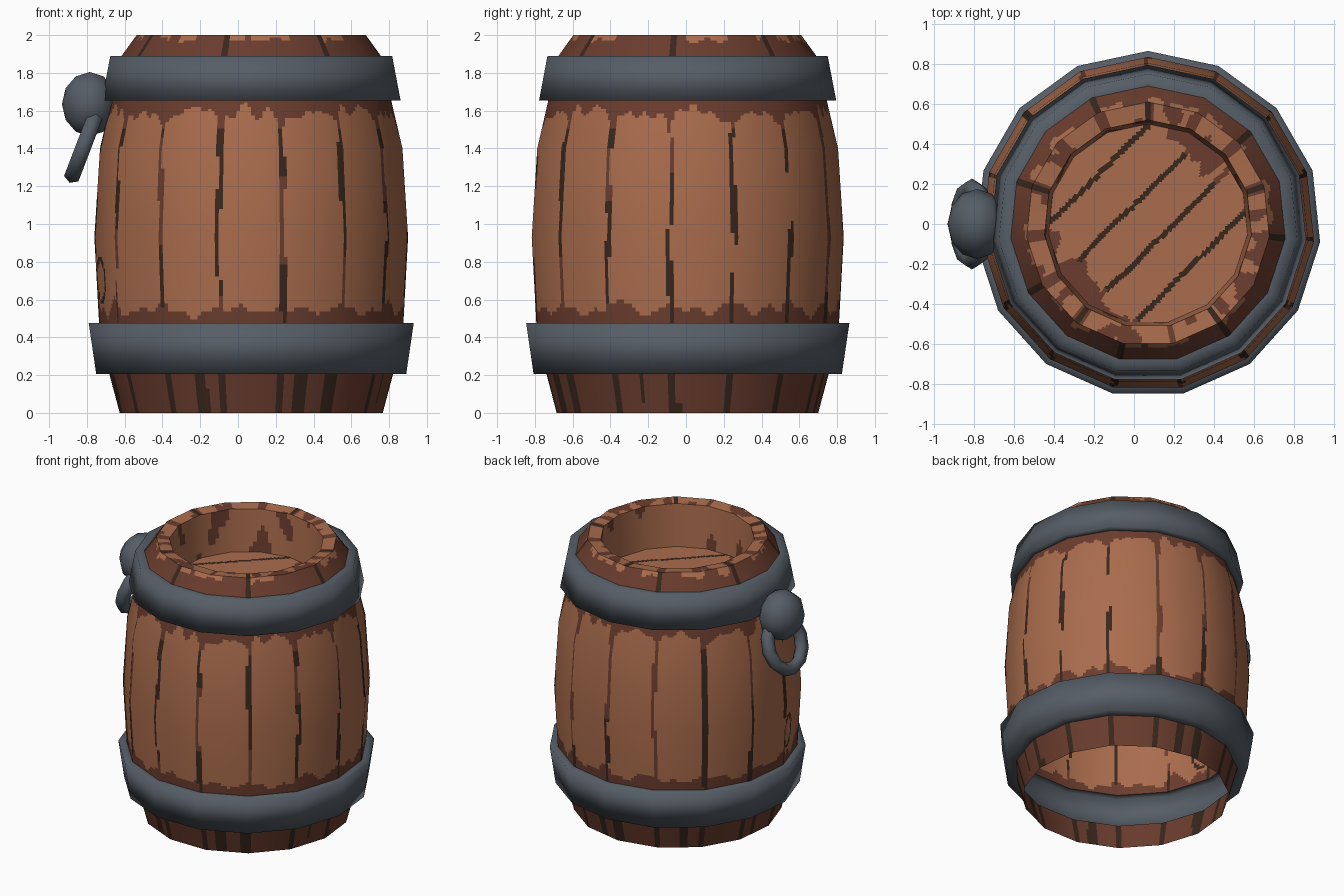
import bpy, math
from mathutils import Vector, noise

if "Cube" in bpy.data.objects:
    bpy.data.objects.remove(bpy.data.objects["Cube"])

CX = 0.07          # barrel axis is offset because of the handle
SIDES = 15


def mat(name, rgb):
    m = bpy.data.materials.new(name)
    m.diffuse_color = (*rgb, 1)
    m.use_nodes = True
    m.node_tree.nodes["Principled BSDF"].inputs["Base Color"].default_value = m.diffuse_color
    return m


MATS = [mat("light wood", (0.40, 0.150, 0.073)),
        mat("dark wood", (0.145, 0.046, 0.027)),
        mat("plank gap", (0.040, 0.020, 0.012)),
        mat("iron", (0.092, 0.110, 0.132))]
LIGHT, DARK, GAP, IRON = range(4)


def nz(t, freq, seed, z=0.0):
    return noise.noise(Vector((math.cos(t) * freq, math.sin(t) * freq, seed + z)))


def seam(t, r):
    """Distance along the wall to the nearest barrel corner, and its index."""
    k = (t - math.pi / 2) / (2 * math.pi / SIDES)
    i = round(k)
    return (k - i) * 2 * math.pi / SIDES * r, i % SIDES


def section(name, prof, rows, rule, cols=16):
    """Revolve a profile of (radius, z) into a 15-sided strip; colour each face by rule(t, r, z, x, y)."""
    # profile normals, averaged between segments
    segs = [Vector((b[1] - a[1], a[0] - b[0])).normalized() for a, b in zip(prof, prof[1:])]
    pn = [(segs[max(i - 1, 0)] + segs[min(i, len(segs) - 1)]).normalized() for i in range(len(prof))]
    line = []
    for i in range(len(prof) - 1):
        for k in range(rows + (i == len(prof) - 2)):
            f = k / rows
            line.append((Vector(prof[i]).lerp(Vector(prof[i + 1]), f), pn[i].lerp(pn[i + 1], f)))
    n = SIDES * cols
    ring = []
    step = 2 * math.pi / SIDES
    for s in range(SIDES):
        a, b = math.pi / 2 + s * step, math.pi / 2 + (s + 1) * step
        va, vb = Vector((math.cos(a), math.sin(a))), Vector((math.cos(b), math.sin(b)))
        for c in range(cols):
            ring.append((va.lerp(vb, c / cols), a + step * c / cols))
    verts, norms, faces, idx = [], [], [], []
    for p, pnv in line:
        for d, t in ring:
            verts.append((CX + d.x * p.x, d.y * p.x, p.y))
            norms.append(Vector((math.cos(t) * pnv.x, math.sin(t) * pnv.x, pnv.y)).normalized())
    for i in range(len(line) - 1):
        for j in range(n):
            q = (i * n + j, i * n + (j + 1) % n, (i + 1) * n + (j + 1) % n, (i + 1) * n + j)
            faces.append(q)
            m = sum((Vector(verts[k]) for k in q), Vector()) / 4
            x, y = m.x - CX, m.y
            idx.append(rule(math.atan2(y, x), math.hypot(x, y), m.z, x, y))
    me = bpy.data.meshes.new(name)
    me.from_pydata(verts, [], faces)
    for m in MATS:
        me.materials.append(m)
    me.polygons.foreach_set("material_index", idx)
    me.polygons.foreach_set("use_smooth", [True] * len(faces))
    me.update()
    me.normals_split_custom_set_from_vertices(norms)
    ob = bpy.data.objects.new(name, me)
    bpy.context.collection.objects.link(ob)
    return ob


# ---- colour rules ----
def stave_rule(t, r, z, x, y):
    off, i = seam(t, r)
    off += 0.015 * noise.noise(Vector((i * 3.1, z * 3, 0.5)))
    w = 0.013 + 0.008 * noise.noise(Vector((i * 1.7, z * 4, 2.5)))
    edge = math.exp(-abs(off) / 0.035)
    top = 1.60 - 0.07 * edge - 0.075 * nz(t, 11, 1)
    bot = 0.535 + 0.06 * edge + 0.075 * nz(t, 8, 7)
    if abs(off) < w:
        brown = noise.noise(Vector((i * 5.3, z * 1.2, 9))) > 0.15 or z > 1.5
        return DARK if brown else GAP
    # knot
    kx = math.atan2(math.sin(t - math.radians(191)), math.cos(t - math.radians(191))) * r / 0.075
    if 0.75 < math.hypot(kx, (z - 0.70) / 0.13) < 1:
        return GAP
    return DARK if z > top or z < bot else LIGHT


def foot_rule(t, r, z, x, y):
    off, i = seam(t, r)
    if abs(off + 0.01 * noise.noise(Vector((i, z * 6, 0)))) < 0.017:
        return GAP
    return GAP if nz(t, 9, 4, z * 0.8) > 0.38 else DARK


def collar_rule(t, r, z, x, y):
    off, i = seam(t, r)
    if abs(off) < 0.012 and i % 2:
        return GAP
    return LIGHT if z > 1.975 - 0.04 * nz(t, 7, 3) and nz(t, 5, 12) > 0 else DARK


def rim_rule(t, r, z, x, y):
    off, i = seam(t, r)
    if abs(off) < 0.010 and i % 3 == 0:
        return GAP
    return DARK if abs(off) < 0.022 + 0.03 * nz(t, 3, 6) or nz(t, 6, 21, r * 6) > 0.3 else LIGHT


def lid_rule(t, r, z, x, y):
    across, along = (x - y) * 0.7071, (x + y) * 0.7071
    wob = 0.012 * noise.noise(Vector((along * 5, across * 3, 1)))
    for d in (-0.35, -0.117, 0.09, 0.30):
        if abs(across - d + wob) < 0.013:
            return GAP if abs(along) < 0.38 else DARK
    ragged = 0.40 + 0.11 * noise.noise(Vector((across * 14, 0.3 if along > 0 else 5.3, 2)))
    return DARK if abs(along) > ragged and noise.noise(Vector((across * 3, along, 8))) > -0.25 else LIGHT


def wall_rule(t, r, z, x, y):
    return DARK if nz(t, 4, 15, z * 4) > 0.32 else LIGHT


def iron(*_):
    return IRON


# ---- barrel, from the open foot up and down into the recessed lid ----
section("foot_staves", [(0.70, 0), (0.755, 0.205)], 8, foot_rule)
section("lower_band", [(0.755, 0.205), (0.825, 0.205), (0.865, 0.475), (0.81, 0.475)], 1, iron, 1)
section("body_staves", [(0.81, 0.475), (0.835, 0.93), (0.805, 1.40), (0.745, 1.655)], 22, stave_rule)
section("upper_band", [(0.745, 1.655), (0.795, 1.655), (0.75, 1.89), (0.69, 1.89)], 1, iron, 1)
section("collar_staves", [(0.69, 1.89), (0.61, 2.0)], 8, collar_rule)
section("rim", [(0.61, 2.0), (0.52, 1.99)], 5, rim_rule)
section("inner_wall", [(0.52, 1.99), (0.50, 1.68)], 8, wall_rule, 8)
section("lid", [(0.50, 1.68), (0.001, 1.68)], 36, lid_rule)

# ---- handle on the left side ----
bpy.ops.mesh.primitive_uv_sphere_add(segments=10, ring_count=6, radius=1, location=(-0.785, 0, 1.635),
                                     rotation=(0, math.radians(90), 0))
knob = bpy.context.object
knob.name = "handle_knob"
knob.scale = (0.178, 0.175, 0.147)

bpy.ops.mesh.primitive_torus_add(major_segments=12, minor_segments=6, major_radius=0.18, minor_radius=0.047,
                                 location=(-0.81, 0, 1.43), rotation=(0, math.radians(111), 0))
pull = bpy.context.object
pull.name = "handle_ring"

for ob in (knob, pull):
    ob.data.materials.append(MATS[IRON])
    bpy.ops.object.select_all(action="DESELECT")
    ob.select_set(True)
    bpy.context.view_layer.objects.active = ob
    bpy.ops.object.shade_smooth_by_angle(angle=math.radians(65))
